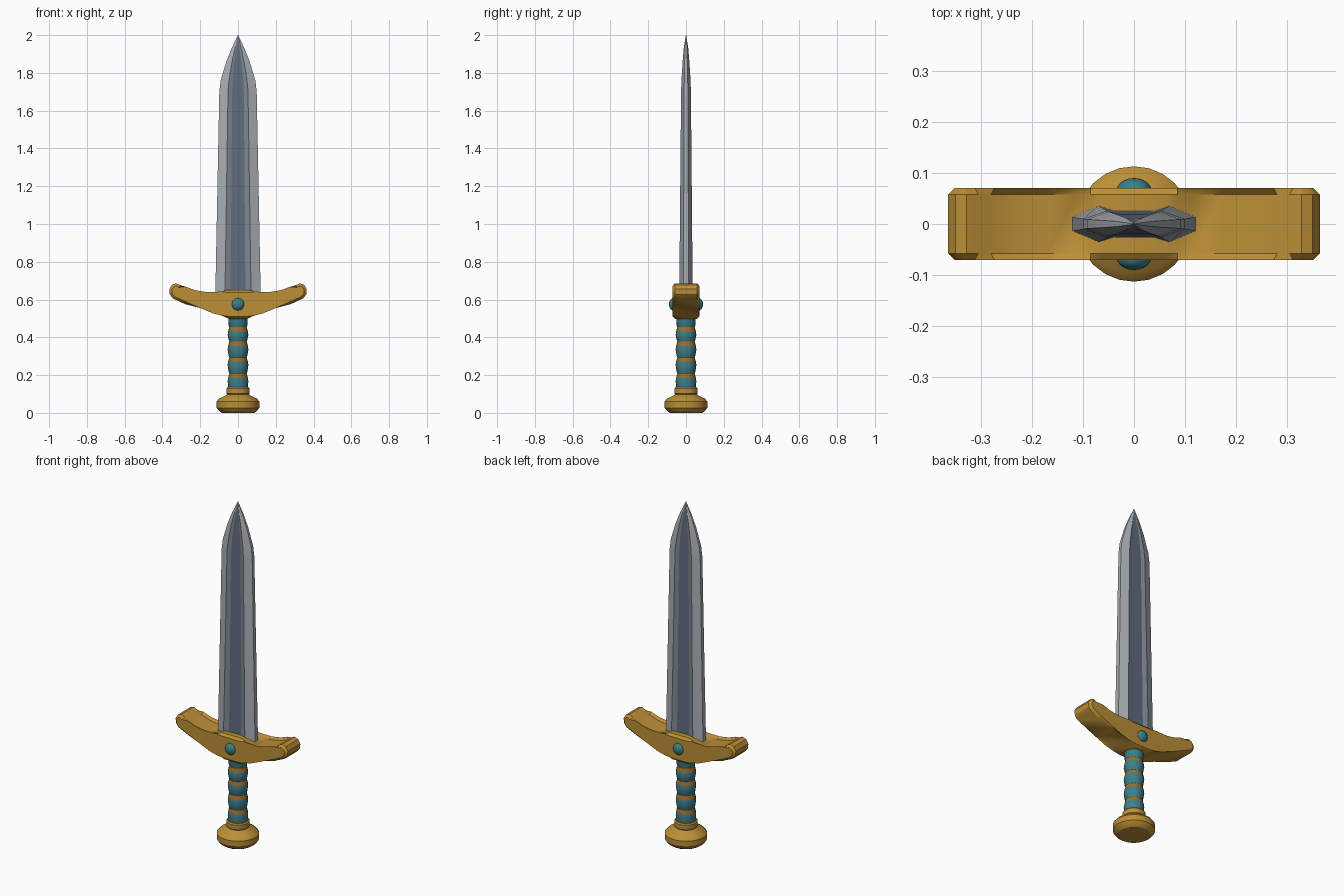
import bpy, bmesh, math
from mathutils import Matrix

if "Cube" in bpy.data.objects:
    bpy.data.objects.remove(bpy.data.objects["Cube"])


def material(name, rgb):
    m = bpy.data.materials.new(name)
    m.diffuse_color = (*rgb, 1)
    m.use_nodes = True
    m.node_tree.nodes["Principled BSDF"].inputs["Base Color"].default_value = m.diffuse_color
    return m


GOLD = material("gold", (0.50, 0.275, 0.038))
TEAL = material("teal", (0.045, 0.215, 0.25))
BRONZE = material("bronze", (0.36, 0.15, 0.022))
STEEL = material("pale steel", (0.39, 0.42, 0.45))
MID = material("mid steel", (0.21, 0.24, 0.29))
DARK = material("dark steel", (0.115, 0.15, 0.21))


def finish(name, bm, mats, angle=30):
    bmesh.ops.recalc_face_normals(bm, faces=bm.faces)
    me = bpy.data.meshes.new(name)
    bm.to_mesh(me)
    bm.free()
    for m in mats:
        me.materials.append(m)
    ob = bpy.data.objects.new(name, me)
    bpy.context.collection.objects.link(ob)
    bpy.ops.object.select_all(action='DESELECT')
    ob.select_set(True)
    bpy.context.view_layer.objects.active = ob
    bpy.ops.object.shade_smooth_by_angle(angle=math.radians(angle))
    return ob


def loft(bm, rings):
    """Join equal rings of points with quads and cap both ends."""
    rows = [[bm.verts.new(p) for p in r] for r in rings]
    n = len(rows[0])
    sides = []
    for a, b in zip(rows, rows[1:]):
        sides.append([bm.faces.new((a[i], a[(i + 1) % n], b[(i + 1) % n], b[i]))
                      for i in range(n)])
    bm.faces.new(rows[0])
    bm.faces.new(rows[-1])
    return sides


def lathe(name, profile, mats, sides, rule=None):
    """Turn (radius, z) points around the z axis."""
    bm = bmesh.new()
    rings = [[(r * math.cos(math.tau * i / sides), r * math.sin(math.tau * i / sides), z)
              for i in range(sides)] for r, z in profile]
    for k, strip in enumerate(loft(bm, rings)):
        for f in strip:
            f.material_index = rule(k) if rule else 0
    return finish(name, bm, mats)


# Blade: z, edge x, ridge x, groove x, edge y, ridge y, groove y
stations = [
    (0.58, 0.121, 0.070, 0.040, 0.014, 0.036, 0.027),
    (1.70, 0.099, 0.053, 0.031, 0.010, 0.026, 0.020),
    (1.76, 0.092, 0.048, 0.028, 0.009, 0.024, 0.018),
    (1.86, 0.062, 0.032, 0.019, 0.007, 0.018, 0.014),
    (1.93, 0.034, 0.016, 0.008, 0.005, 0.012, 0.010),
    (2.00, 0.001, 0.0006, 0.0003, 0.0006, 0.001, 0.0009),
]
bm = bmesh.new()
rings = []
for z, ex, rx, gx, ey, ry, gy in stations:
    right = [(ex, ey), (rx, ry), (gx, gy)]
    front = right + [(-x, y) for x, y in reversed(right)]
    rings.append([(x, y, z) for x, y in front + [(-x, -y) for x, y in front]])
strip_colour = [0, 1, 2, 1, 0, 0]
for strip in loft(bm, rings):
    for i, f in enumerate(strip):
        f.material_index = strip_colour[i % 6]
finish("blade", bm, [STEEL, MID, DARK], 15)

# Crossguard: mirrored outline, extruded in depth with bevelled rims
half = [(0.065, 0.650), (0.085, 0.642), (0.115, 0.628), (0.17, 0.627), (0.23, 0.637),
        (0.28, 0.655), (0.305, 0.676), (0.328, 0.686), (0.350, 0.678), (0.364, 0.655),
        (0.362, 0.628), (0.345, 0.606), (0.28, 0.576), (0.20, 0.555), (0.13, 0.540),
        (0.085, 0.515), (0.05, 0.498)]
outline = half + [(-x, z) for x, z in reversed(half)]
bm = bmesh.new()
loft(bm, [[(x, y, z) for x, z in outline] for y in (-0.071, 0.071)])
rims = [e for e in bm.edges if abs(e.verts[0].co.y - e.verts[1].co.y) < 1e-5]
bmesh.ops.bevel(bm, geom=rims, offset=0.013, segments=1, affect='EDGES')
finish("crossguard", bm, [GOLD])

# Gems on both faces of the guard
for name, side in (("front_gem", -1), ("back_gem", 1)):
    bm = bmesh.new()
    bmesh.ops.create_uvsphere(bm, u_segments=16, v_segments=10, radius=1)
    bmesh.ops.transform(bm, verts=bm.verts, matrix=(
        Matrix.Translation((0, side * 0.066, 0.575))
        @ Matrix.Diagonal((0.034, 0.024, 0.034, 1))
        @ Matrix.Rotation(math.pi / 2, 4, 'X')))
    finish(name, bm, [TEAL], 60)

# Grip: padded teal wraps with bronze bands in the grooves between them
profile = [(0.050, 0.12)]
band_strips = []
for z in (0.198, 0.283, 0.366, 0.443):
    profile += [(0.055, z - 0.030), (0.052, z - 0.011)]
    band_strips.append(len(profile) - 1)
    profile += [(0.046, z + 0.011), (0.050, z + 0.022)]
profile.append((0.052, 0.51))
lathe("grip", profile, [TEAL, BRONZE], 16, lambda k: int(k in band_strips))

# Pommel with collar
lathe("pommel", [(0.085, 0.0), (0.100, 0.010), (0.113, 0.027), (0.113, 0.060),
                 (0.098, 0.077), (0.066, 0.092), (0.058, 0.098), (0.062, 0.103),
                 (0.062, 0.130), (0.056, 0.136)], [GOLD], 24)
